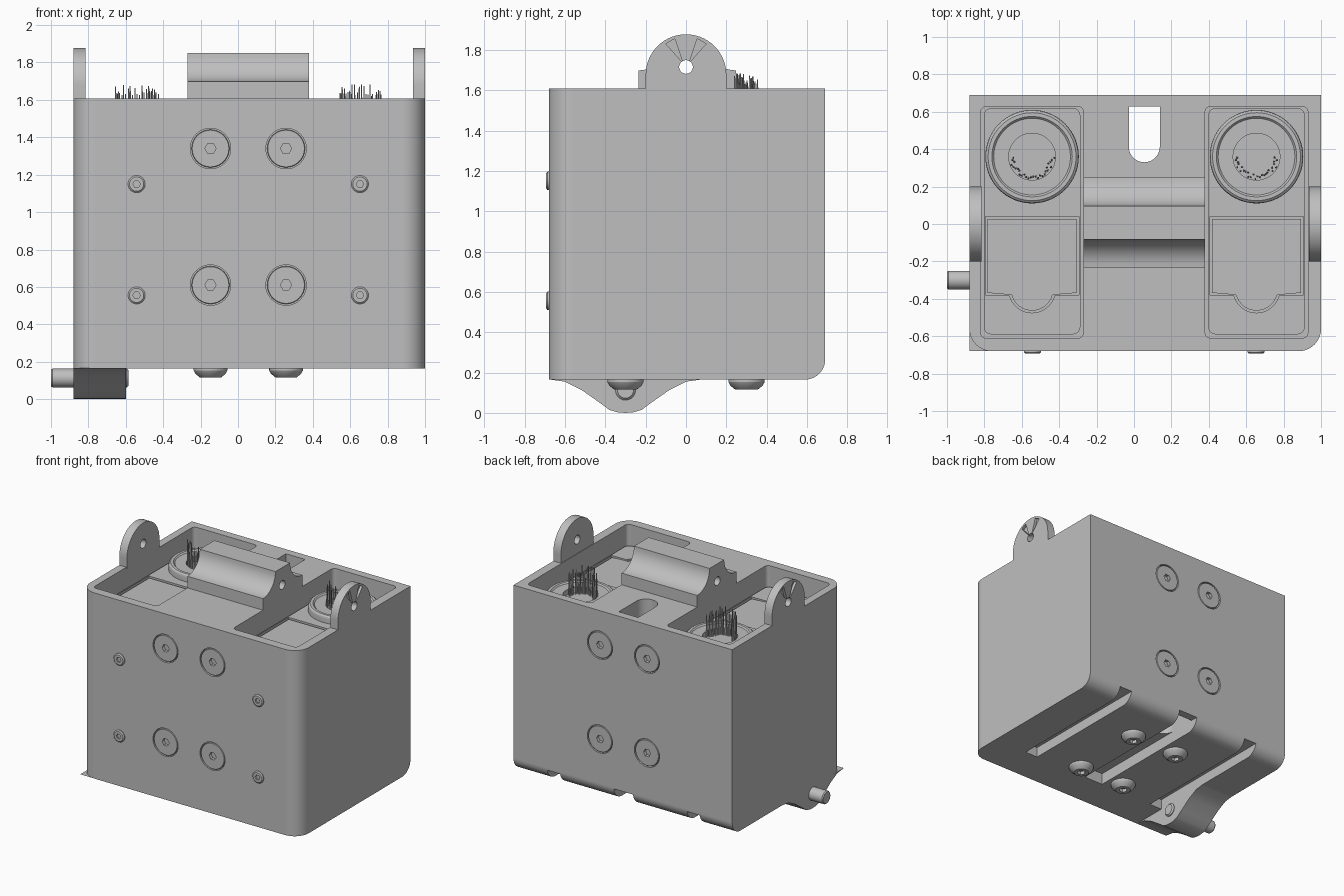
import bpy, bmesh, math, random
from mathutils import Vector

random.seed(4)
if "Cube" in bpy.data.objects:
    bpy.data.objects.remove(bpy.data.objects["Cube"], do_unlink=True)

grey = bpy.data.materials.new("plain_grey")
grey.use_nodes = True
colour = (0.52, 0.52, 0.52, 1)
grey.diffuse_color = colour
grey.node_tree.nodes["Principled BSDF"].inputs["Base Color"].default_value = colour

X, Y, Z = Vector((1, 0, 0)), Vector((0, 1, 0)), Vector((0, 0, 1))
MID = 0.055                      # centre line of the fittings
LEFT, RIGHT, FRONT, BACK = -0.88, 1.0, -0.68, 0.69
BASE, TOP = 0.165, 1.608


def finish(name, bm):
    bmesh.ops.recalc_face_normals(bm, faces=bm.faces)
    mesh = bpy.data.meshes.new(name)
    bm.to_mesh(mesh)
    bm.free()
    mesh.materials.append(grey)
    ob = bpy.data.objects.new(name, mesh)
    bpy.context.collection.objects.link(ob)
    return ob


def prism(name, outline, axis, lo, hi):
    """Extrude a flat outline along x (y, z), y (x, z) or z (x, y)."""
    place = {"x": lambda a, b: (lo, a, b), "y": lambda a, b: (a, lo, b),
             "z": lambda a, b: (a, b, lo)}[axis]
    bm = bmesh.new()
    face = bm.faces.new([bm.verts.new(place(a, b)) for a, b in outline])
    moved = bmesh.ops.extrude_face_region(bm, geom=[face])["geom"]
    step = {"x": X, "y": Y, "z": Z}[axis] * (hi - lo)
    bmesh.ops.translate(bm, vec=step, verts=[v for v in moved if isinstance(v, bmesh.types.BMVert)])
    return finish(name, bm)


def turned(name, profile, loc, direction=Z, n=40):
    """Revolve (radius, height) points; both ends are capped or meet the axis."""
    turn = direction.to_track_quat("Z", "Y")
    bm = bmesh.new()
    rings = []
    for r, h in profile:
        rings.append([bm.verts.new(Vector(loc) + turn @ Vector(
            (r * math.cos(math.tau * i / n), r * math.sin(math.tau * i / n), h))) for i in range(n)])
    for a, b in zip(rings, rings[1:]):
        for i in range(n):
            bm.faces.new((a[i], a[(i + 1) % n], b[(i + 1) % n], b[i]))
    bm.faces.new(rings[0])
    bm.faces.new(rings[-1])
    return finish(name, bm)


def arc(cx, cy, r, start, end, n=10):
    angles = [math.radians(start + (end - start) * i / n) for i in range(n + 1)]
    return [(cx + r * math.cos(a), cy + r * math.sin(a)) for a in angles]


def rounded(x0, x1, y0, y1, r):
    return (arc(x0 + r, y0 + r, r, 180, 270, 5) + arc(x1 - r, y0 + r, r, 270, 360, 5)
            + arc(x1 - r, y1 - r, r, 0, 90, 5) + arc(x0 + r, y1 - r, r, 90, 180, 5))


def box(x0, x1, y0, y1):
    return [(x0, y0), (x1, y0), (x1, y1), (x0, y1)]


def cut(target, cutter):
    mod = target.modifiers.new("cut", "BOOLEAN")
    mod.operation, mod.solver, mod.object = "DIFFERENCE", "EXACT", cutter
    bpy.context.view_layer.objects.active = target
    bpy.ops.object.modifier_apply(modifier=mod.name)
    bpy.data.objects.remove(cutter, do_unlink=True)


def screw(name, profile, loc, direction, socket, depth=0.025):
    ob = turned(name, profile, loc, direction)
    top = profile[-1][1]
    cut(ob, turned("socket", [(socket, top - depth), (socket, top + 0.02)], loc, direction, 6))


# Housing: rounded front uprights and rounded lower back edge
body = prism("housing", box(LEFT, RIGHT, FRONT, BACK), "z", BASE, TOP)
bm = bmesh.new()
bm.from_mesh(body.data)


def along(edge, axis, test):
    a, b = (v.co for v in edge.verts)
    return abs((a - b).normalized()[axis]) > 0.9 and test((a + b) / 2)


for axis, radius, test in ((2, 0.12, lambda c: c.y < 0),
                           (0, 0.1, lambda c: c.y > 0 and c.z < 1)):
    bmesh.ops.bevel(bm, geom=[e for e in bm.edges if along(e, axis, test)], offset=radius,
                    offset_type="OFFSET", segments=10, profile=0.5, affect="EDGES")
bm.to_mesh(body.data)
bm.free()

# Upper pockets, through slot and underside channels
for side in (-1, 1):
    cx = MID + side * 0.6
    cut(body, prism("pocket", rounded(cx - 0.275, cx + 0.275, -0.61, 0.628, 0.03), "z", 1.42, 2))
    cut(body, prism("side_channel", box(cx - 0.055, cx + 0.055, -0.4, 1), "z", 0, 0.245))
cut(body, prism("middle_channel", box(MID - 0.083, MID + 0.083, -0.4, 1), "z", 0, 0.255))
slot = arc(MID, 0.413, 0.083, 180, 360, 14) + [(MID + 0.083, 0.628), (MID - 0.083, 0.628)]
cut(body, prism("through_slot", slot, "z", 0.1, 2))

# Countersunk wall screws, front and back
for face, y in ((-Y, FRONT), (Y, BACK)):
    for side in (-1, 1):
        for z in (0.61, 1.34):
            loc = (MID + side * 0.202, y, z)
            cut(body, turned("sink", [(0.108, -0.03), (0.108, 0.05)], loc, face))
            screw("wall_screw", [(0.101, -0.031), (0.101, -0.004), (0.098, -0.001)], loc, face, 0.03)

# Small front screws and domed underside screws
for side in (-1, 1):
    for z in (0.555, 1.15):
        screw("small_screw", [(0.046, -0.02), (0.046, 0.006), (0.038, 0.013), (0.028, 0.013)],
              (MID + side * 0.597, FRONT, z), -Y, 0.02)
    for y in (-0.3, 0.3):
        screw("domed_screw", [(0.09, -0.02), (0.09, 0.012), (0.08, 0.03), (0.055, 0.05)],
              (MID + side * 0.202, y, BASE), -Z, 0.03)

# Pierced hanging ears with two grooves on the outer face
for name, x0, x1, out in (("right_ear", LEFT, -0.815, LEFT), ("left_ear", 0.935, RIGHT, RIGHT)):
    ear = prism(name, [(-0.2, 1.6), (0.2, 1.6)] + arc(0, 1.677, 0.2, 0, 180, 28), "x", x0, x1)
    cut(ear, prism("hole", arc(0, 1.715, 0.034, 0, 345, 23), "x", x0 - 0.1, x1 + 0.1))
    for side in (-1, 1):
        groove = [(side * 0.015, 1.735), (side * 0.055, 1.855), (side * 0.1, 1.83)]
        cut(ear, prism("groove", groove, "x", out - 0.02, out + 0.02))

# Central grip block with concave flanks and a cross hole
grip_profile = ([(-0.235, 1.6), (0.248, 1.6), (0.248, 1.698)] + arc(0.248, 1.85, 0.152, 270, 180)
                + arc(-0.235, 1.85, 0.152, 0, -90))
grip = prism("grip_block", grip_profile, "x", MID - 0.325, MID + 0.325)
cut(grip, prism("hole", arc(0, 1.715, 0.034, 0, 345, 23), "x", -1, 1))


def door_outline(cx, gap):
    """Rectangular door with a round finger tab on its front edge."""
    w = 0.25 - gap
    return ([(cx - w, 0.04 - gap), (cx - w, -0.38 + gap)] + arc(cx, -0.35, 0.125 - gap, 195, 345, 16)
            + [(cx + w, -0.38 + gap), (cx + w, 0.04 - gap)])


# Brush units seated in the two pockets
for side, label in ((-1, "right"), (1, "left")):
    cx, cy = MID + side * 0.6, 0.36
    plate = prism(label + "_unit_plate", rounded(cx - 0.258, cx + 0.258, -0.59, 0.62, 0.04),
                  "z", 1.41, 1.455)
    cut(plate, prism("recess", door_outline(cx, 0), "z", 1.435, 1.6))
    prism(label + "_unit_door", door_outline(cx, 0.012), "z", 1.43, 1.447)
    turned(label + "_brush_cup",
           [(0.25, 1.45), (0.25, 1.49), (0.245, 1.502), (0.235, 1.51), (0.215, 1.51), (0.205, 1.5),
            (0.125, 1.5), (0.125, 1.46)], (cx, cy, 0), n=64)
    bm = bmesh.new()
    for i in range(28):
        angle = math.radians(180 + 180 * (i + 0.5) / 28)
        r = random.uniform(0.095, 0.12)
        height = random.uniform(0.16, 0.225)
        made = bmesh.ops.create_cone(bm, cap_ends=True, segments=6, radius1=0.006, radius2=0.003,
                                     depth=height)["verts"]
        spot = (cx + r * math.cos(angle), cy + r * math.sin(angle), 1.46 + height / 2)
        bmesh.ops.translate(bm, vec=spot, verts=made)
    finish(label + "_bristles", bm)

# Lower corner lug and its side pin
half = [(0.38, 0.166), (0.3, 0.155), (0.22, 0.115), (0.13, 0.052), (0.08, 0.015), (0.04, 0.003)]
lug = [(-0.3 - d, z) for d, z in half] + [(-0.3, 0)] + [(-0.3 + d, z) for d, z in reversed(half)]
prism("lower_lug", lug, "x", LEFT, -0.6)
turned("side_pin", [(0.044, 0), (0.05, 0.008), (0.05, 0.405), (0.04, 0.415)], (-1, -0.3, 0.113), X, 32)

# Smooth curved faces while keeping flat faces crisp
for ob in bpy.context.collection.objects:
    if ob.type == "MESH" and grey.name in ob.data.materials:
        bpy.ops.object.select_all(action="DESELECT")
        ob.select_set(True)
        bpy.context.view_layer.objects.active = ob
        bpy.ops.object.shade_smooth_by_angle(angle=math.radians(28))
        weighted = ob.modifiers.new("flat_normals", "WEIGHTED_NORMAL")
        weighted.keep_sharp = True
